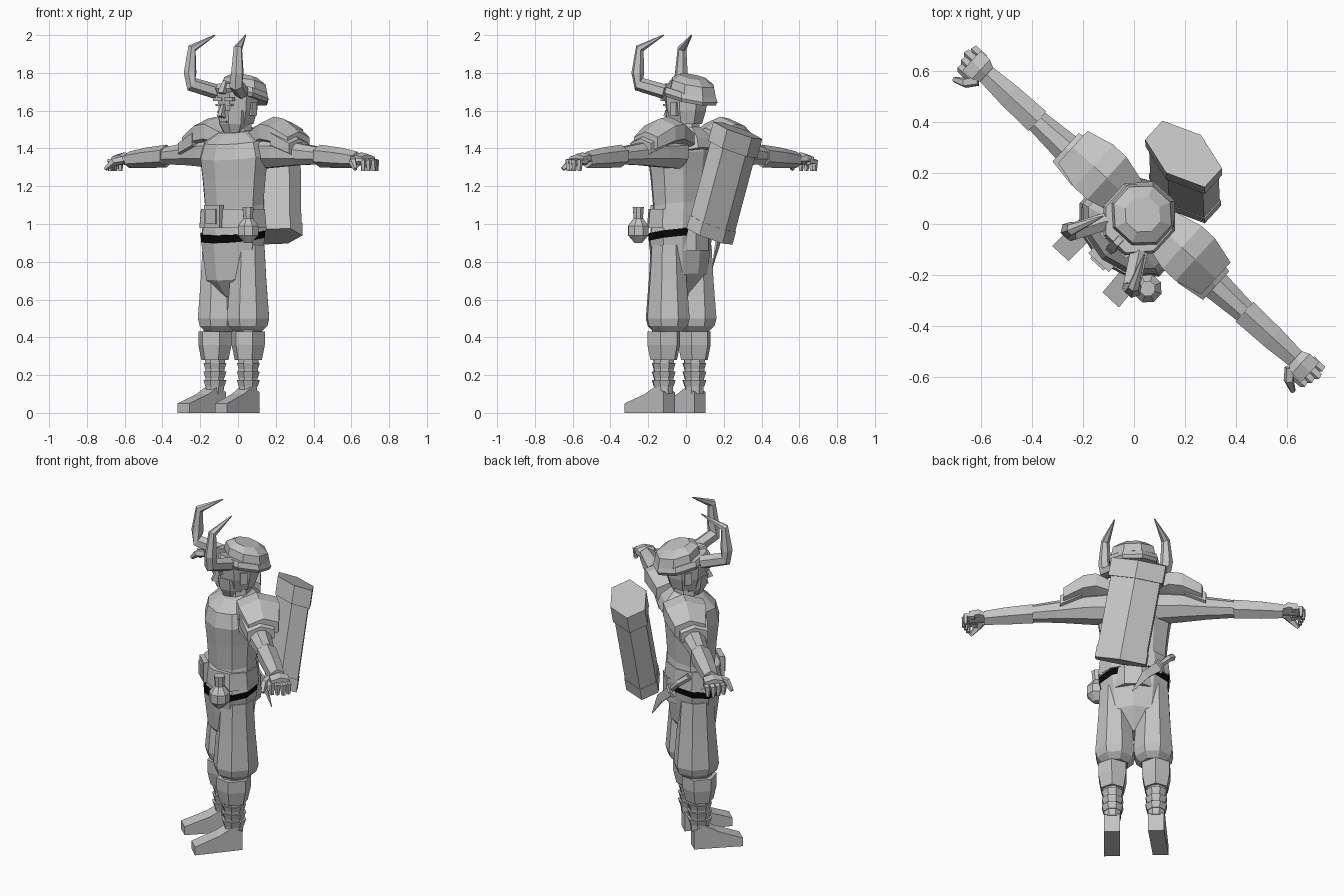
import bpy, bmesh, math
from mathutils import Vector, Matrix

if "Cube" in bpy.data.objects:
    bpy.data.objects.remove(bpy.data.objects["Cube"], do_unlink=True)

# The whole figure is turned to look over its right shoulder
TURN = Matrix.Rotation(math.radians(-42.6), 4, 'Z')
ALONG_X, ALONG_Y, ALONG_Z = Matrix.Identity(3)
LEFT_RIGHT = (1, -1)


def material(name, value):
    mat = bpy.data.materials.new(name)
    mat.use_nodes = True
    colour = (value, value, value, 1)
    mat.diffuse_color = colour
    mat.node_tree.nodes["Principled BSDF"].inputs["Base Color"].default_value = colour
    return mat


GREY = material("plain_grey", .55)
BLACK = material("black", .002)


def finish(name, bm, mat=GREY):
    bmesh.ops.recalc_face_normals(bm, faces=bm.faces)
    bm.transform(TURN)
    mesh = bpy.data.meshes.new(name)
    bm.to_mesh(mesh)
    bm.free()
    mesh.materials.append(mat)
    part = bpy.data.objects.new(name, mesh)
    bpy.context.collection.objects.link(part)


def loft(name, centres, radii, axis=None, across=ALONG_X, sides=8, mirror=1, mat=GREY):
    """Skin elliptical rings set square to an axis, or to the path of their centres."""
    bm = bmesh.new()
    centres = [Vector(centre) for centre in centres]
    last = len(centres) - 1
    swell = math.cos(math.pi / sides) ** -.6
    rings = []
    for i, (centre, (wide, deep)) in enumerate(zip(centres, radii)):
        ahead = axis or centres[min(i + 1, last)] - centres[max(i - 1, 0)]
        ahead = ahead.normalized()
        u = (across - ahead * across.dot(ahead)).normalized()
        v = ahead.cross(u)
        ring = []
        for k in range(sides):
            angle = math.tau * (k + .5) / sides
            point = centre + (u * wide * math.cos(angle) + v * deep * math.sin(angle)) * swell
            point.x *= mirror
            ring.append(bm.verts.new(point))
        rings.append(ring)
    for low, high in zip(rings, rings[1:]):
        for k in range(sides):
            bm.faces.new((low[k - 1], low[k], high[k], high[k - 1]))
    bm.faces.new(rings[0])
    bm.faces.new(rings[-1])
    finish(name, bm, mat)


def column(name, profile, x=0, y=0, depth=1, axis=ALONG_Z, **options):
    """Upright part; the profile lists height and radius."""
    loft(name, [(x, y, height) for height, radius in profile],
         [(radius, radius * depth) for height, radius in profile], axis, **options)


def limb(name, profile, y=.04, depth=1, **options):
    """Sideways part; the profile lists reach, height and radius."""
    loft(name, [(reach, y, height) for reach, height, radius in profile],
         [(radius, radius * depth) for reach, height, radius in profile],
         ALONG_X, ALONG_Y, **options)


def tube(name, path, start, end, depth=1, **options):
    """Part that follows a path and thins towards its end."""
    last = len(path) - 1
    radii = [start + (end - start) * (i / last) ** 3 for i in range(len(path))]
    loft(name, path, [(radius, radius * depth) for radius in radii], **options)


def box(name, place, size, lean=0, taper=1):
    bm = bmesh.new()
    bmesh.ops.create_cube(bm, size=1)
    for vert in bm.verts:
        if vert.co.z > 0:
            vert.co.xy *= taper
    bmesh.ops.scale(bm, vec=size, verts=bm.verts)
    bm.transform(Matrix.Translation(place) @ Matrix.Rotation(lean, 4, 'X'))
    finish(name, bm)


# Torso, collar, belt and hips; the waist line rises towards the back
waist_axis = Vector((0, -.15, 1))
column("tunic", [(.96, .195), (1.1, .175), (1.25, .19), (1.36, .205), (1.44, .18), (1.49, .09)],
       y=-.03, depth=.75, sides=10, axis=waist_axis)
column("collar", [(1.36, .16), (1.42, .14), (1.49, .08)], axis=Vector((0, -.3, 1)))
column("belt", [(.98, .2), (1.08, .19)], y=-.04, depth=.78, sides=10)
column("dark_gap", [(.92, .19), (.96, .195)], y=-.04, depth=.77, sides=10, axis=waist_axis, mat=BLACK)
column("trouser_seat", [(.62, .06), (.72, .16), (.92, .19)], y=-.04, depth=.78, sides=10, axis=waist_axis)
column("seat_back", [(.86, .12), (1, .12)], y=.03, depth=.75)
box("belt_buckle", (0, -.19, 1.04), (.11, .03, .12))
box("buckle_plate", (0, -.2, 1.04), (.07, .03, .08))

# Head and face
column("neck", [(1.4, .08), (1.56, .07)])
column("jaw", [(1.47, .05), (1.53, .08), (1.6, .09)], y=-.03)
column("skull", [(1.53, .08), (1.6, .1), (1.7, .11)], depth=1.1)
box("nose", (0, -.12, 1.6), (.03, .04, .07), lean=-.3, taper=.5)
box("mouth", (0, -.11, 1.54), (.05, .02, .01))
for side in LEFT_RIGHT:
    box("brow", (side * .04, -.11, 1.66), (.06, .02, .02))
    box("eye", (side * .04, -.105, 1.63), (.03, .02, .01))
    box("ear", (side * .1, .01, 1.61), (.02, .04, .07))

# Horned helmet, lower at the nape
helmet_axis = Vector((0, .25, 1))
column("helmet_brim", [(1.66, .13), (1.68, .14), (1.71, .13)], y=.03, depth=1.1, axis=helmet_axis)
column("helmet_dome", [(1.7, .125), (1.75, .115), (1.78, .07)], y=.05, axis=helmet_axis)
box("helmet_crest", (0, -.1, 1.72), (.04, .06, .07), lean=-.3, taper=.6)
horn_path = [(.09, -.07, 1.7), (.16, -.19, 1.74), (.17, -.19, 1.8), (.165, -.18, 1.93), (.11, -.06, 2)]
for side in LEFT_RIGHT:
    tube("horn", horn_path, .036, .003, sides=6, across=Vector((1, .6, 0)), mirror=side)

# Arms, shoulder pads and hands
for side in LEFT_RIGHT:
    limb("sleeve", [(.12, 1.38, .09), (.26, 1.38, .08), (.4, 1.37, .06), (.57, 1.36, .045)], mirror=side)
    limb("bracer", [(.55, 1.36, .055), (.7, 1.35, .05), (.82, 1.34, .04)], sides=6, mirror=side)
    limb("shoulder_pad", [(.09, 1.45, .09), (.2, 1.49, .12), (.27, 1.48, .12), (.38, 1.43, .09)],
         y=.06, depth=.6, sides=6, mirror=side)
    limb("shoulder_pad_edge", [(.28, 1.45, .1), (.4, 1.4, .08)], depth=.6, sides=6, mirror=side)
    limb("palm", [(.8, 1.34, .03), (.85, 1.35, .055), (.9, 1.34, .055)], depth=.5, sides=6, mirror=side)
    for finger in range(4):
        across_palm = .03 * finger - .01
        reach = .93 - .01 * abs(finger - 2)
        knuckle = Vector((reach, across_palm, 1.33))
        tube("finger", [knuckle - ALONG_X * .05, knuckle, knuckle - ALONG_Z * .05], .018, .01,
             across=ALONG_Y, sides=5, mirror=side)
    tube("thumb", [(.83, 0, 1.34), (.86, -.04, 1.33), (.9, -.06, 1.29)], .02, .01,
         across=ALONG_Z, sides=5, mirror=side)

# Legs, boots and feet
for side in LEFT_RIGHT:
    leg = dict(x=.12, y=-.05, depth=1.1, mirror=side)
    column("trouser_leg", [(.89, .085), (.7, .095), (.5, .11), (.46, .1), (.43, .07)],
           x=.105, y=-.035, depth=1.1, mirror=side)
    column("shin", [(.1, .045), (.46, .06)], **leg)
    column("boot_cuff", [(.28, .065), (.36, .08), (.43, .08)], sides=6, **leg)
    for wrap in range(3):
        height = .16 + .045 * wrap
        column("shin_wrap", [(height - .02, .05), (height + .015, .06)], **leg)
    # The foot drops from ankle to toe with its sole on the ground
    instep = [(-.01, .11), (-.07, .14), (-.14, .1), (-.28, .05)]
    loft("foot", [(.12 - y / 20, y, height / 2) for y, height in instep],
         [(.05, height * .57) for y, height in instep], ALONG_Y, sides=4, mirror=side)

# Back pack, leaning back and sideways, with its ends cut on a slope
pack_foot, pack_head = Vector((.06, .23, .95)), Vector((-.04, .33, 1.48))
pack_axis = Vector((-.2, .4, 1))


def pack_part(name, low, high, width):
    ends = [pack_foot.lerp(pack_head, low), pack_foot.lerp(pack_head, high)]
    loft(name, ends, [(width, width * .62)] * 2, pack_axis, sides=6)


pack_part("pack_body", 0, .9, .145)
pack_part("pack_base", -.03, .1, .15)
pack_part("pack_lid", .84, 1.03, .16)

# Tied pouch on the belt
column("pouch", [(.9, .02), (.94, .055), (.99, .055), (1.03, .025), (1.09, .03)], x=.21, y=-.15)

# Knife across the lower back
tube("knife_handle", [(-.21, .03, 1.07), (-.19, .08, 1.03), (-.14, .11, .97)], .02, .014,
     across=ALONG_Z, sides=6)
tube("knife_guard", [(-.15, .11, .97), (-.14, .12, .96)], .04, .04, depth=.5, across=ALONG_Z, sides=6)
tube("knife_blade", [(-.14, .12, .96), (-.07, .16, .89), (0, .19, .77)], .03, .003, depth=.25,
     across=ALONG_Z, sides=4)
